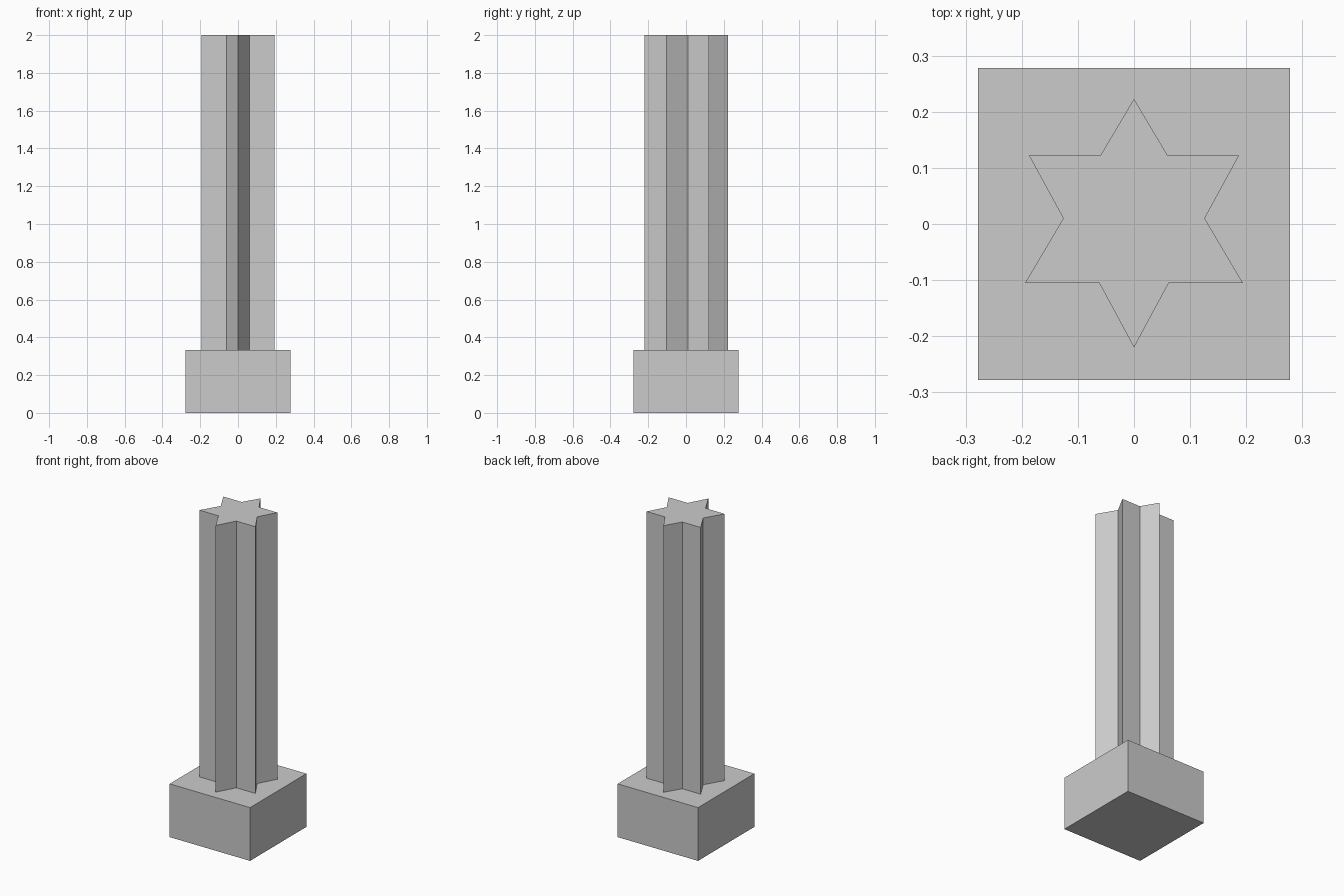
import bpy
import bmesh

cube = bpy.data.objects.get("Cube")
if cube:
    bpy.data.objects.remove(cube, do_unlink=True)

stone = bpy.data.materials.new("grey stone")
stone.use_nodes = True
colour = (0.6, 0.6, 0.6, 1)
stone.diffuse_color = colour
stone.node_tree.nodes["Principled BSDF"].inputs["Base Color"].default_value = colour


def prism(name, outline, bottom, top):
    """Extrude a flat outline into a closed, flat-shaded prism."""
    bm = bmesh.new()
    base = bm.faces.new([bm.verts.new((x, y, bottom)) for x, y in outline])
    new = bmesh.ops.extrude_face_region(bm, geom=[base], use_keep_orig=True)["geom"]
    for v in new:
        if isinstance(v, bmesh.types.BMVert):
            v.co.z = top
    bmesh.ops.recalc_face_normals(bm, faces=bm.faces)
    mesh = bpy.data.meshes.new(name)
    bm.to_mesh(mesh)
    bm.free()
    mesh.materials.append(stone)
    obj = bpy.data.objects.new(name, mesh)
    bpy.context.collection.objects.link(obj)
    return obj


BASE_TOP = 0.333
HALF = 0.278

# Square plinth
prism("plinth", [(-HALF, -HALF), (HALF, -HALF), (HALF, HALF), (-HALF, HALF)], 0, BASE_TOP)

# Six-pointed star column: right half of the outline, mirrored to the left
half_star = [(0, -0.22), (0.062, -0.105), (0.194, -0.105), (0.126, 0.01),
             (0.187, 0.122), (0.06, 0.122), (0, 0.223)]
star = half_star + [(-x, y) for x, y in reversed(half_star[1:-1])]
prism("star_column", star, BASE_TOP, 2)
